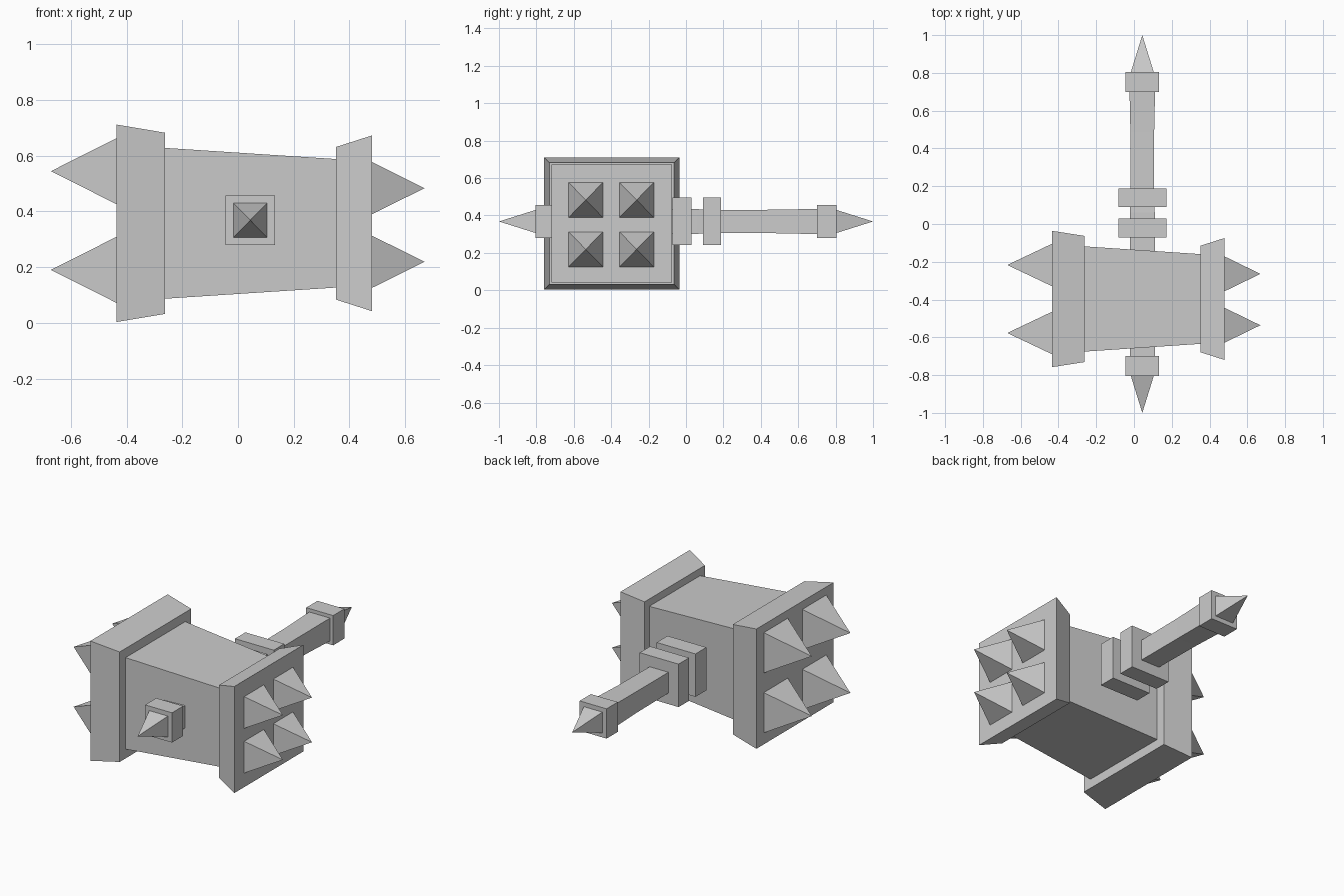
import bpy, bmesh
from mathutils import Vector

if "Cube" in bpy.data.objects:
    bpy.data.objects.remove(bpy.data.objects["Cube"])


def loft(name, axis, rings):
    """Square-section solid; each ring = (position, centre u, centre v, half u, half v).
    A ring with zero size becomes a single point."""
    bm = bmesh.new()

    def point(t, u, v):
        return bm.verts.new(Vector((t, u, v)) if axis == 'X' else Vector((u, t, v)))

    loops = []
    for t, cu, cv, hu, hv in rings:
        if hu == 0:
            loops.append([point(t, cu, cv)])
        else:
            loops.append([point(t, cu + su * hu, cv + sv * hv)
                          for su, sv in ((-1, -1), (1, -1), (1, 1), (-1, 1))])
    for a, b in zip(loops, loops[1:]):
        for i in range(4):
            j = (i + 1) % 4
            if len(b) == 1:
                bm.faces.new((a[i], a[j], b[0]))
            else:
                bm.faces.new((a[i], a[j], b[j], b[i]))
    for ring in (loops[0], loops[-1]):
        if len(ring) == 4:
            bm.faces.new(ring)
    bmesh.ops.recalc_face_normals(bm, faces=bm.faces)
    mesh = bpy.data.meshes.new(name)
    bm.to_mesh(mesh)
    bm.free()
    obj = bpy.data.objects.new(name, mesh)
    bpy.context.collection.objects.link(obj)
    return obj


# Hammer head: tapered block with a flared plate at each end
HY, HZ = -0.397, 0.357
loft("head_block", 'X', [(-0.27, HY, HZ, 0.279, 0.271), (0.36, HY, HZ, 0.237, 0.23)])
loft("large_plate", 'X', [(-0.435, HY, HZ, 0.361, 0.354), (-0.262, HY, HZ, 0.334, 0.325)])
loft("small_plate", 'X', [(0.352, HY, HZ, 0.282, 0.274), (0.48, HY, HZ, 0.323, 0.315)])

# Four pyramid spikes on each striking face
for sy in (-1, 1):
    for sz in (-1, 1):
        y, z = HY + sy * 0.18, HZ + 0.01 + sz * 0.177
        loft("large_spike", 'X', [(-0.435, y, z, 0.112, 0.119), (-0.671, y, z, 0, 0)])
        y, z = HY - 0.003 + sy * 0.136, HZ - 0.006 + sz * 0.132
        loft("small_spike", 'X', [(0.48, y, z, 0.092, 0.094), (0.669, y, z, 0, 0)])

# Handle running through the head, with a slight waist at the grip
GX, GZ = 0.044, 0.368
loft("handle", 'Y', [(y, GX, GZ, h, h) for y, h in
                     ((-0.72, 0.066), (0.06, 0.066), (0.14, 0.061), (0.49, 0.063), (0.72, 0.068))])

# Square collars along the handle
for name, y0, y1, h in (("front_collar", -0.805, -0.70, 0.088),
                        ("head_collar", -0.072, 0.03, 0.127),
                        ("guard_collar", 0.09, 0.188, 0.127),
                        ("end_collar", 0.70, 0.805, 0.088)):
    loft(name, 'Y', [(y0, GX, GZ, h, h), (y1, GX, GZ, h, h)])

# Pointed tips at both handle ends
for name, s in (("front_tip", -1), ("end_tip", 1)):
    loft(name, 'Y', [(s * 0.80, GX, GZ, 0.062, 0.063), (s * 1.0, GX, GZ, 0, 0)])
